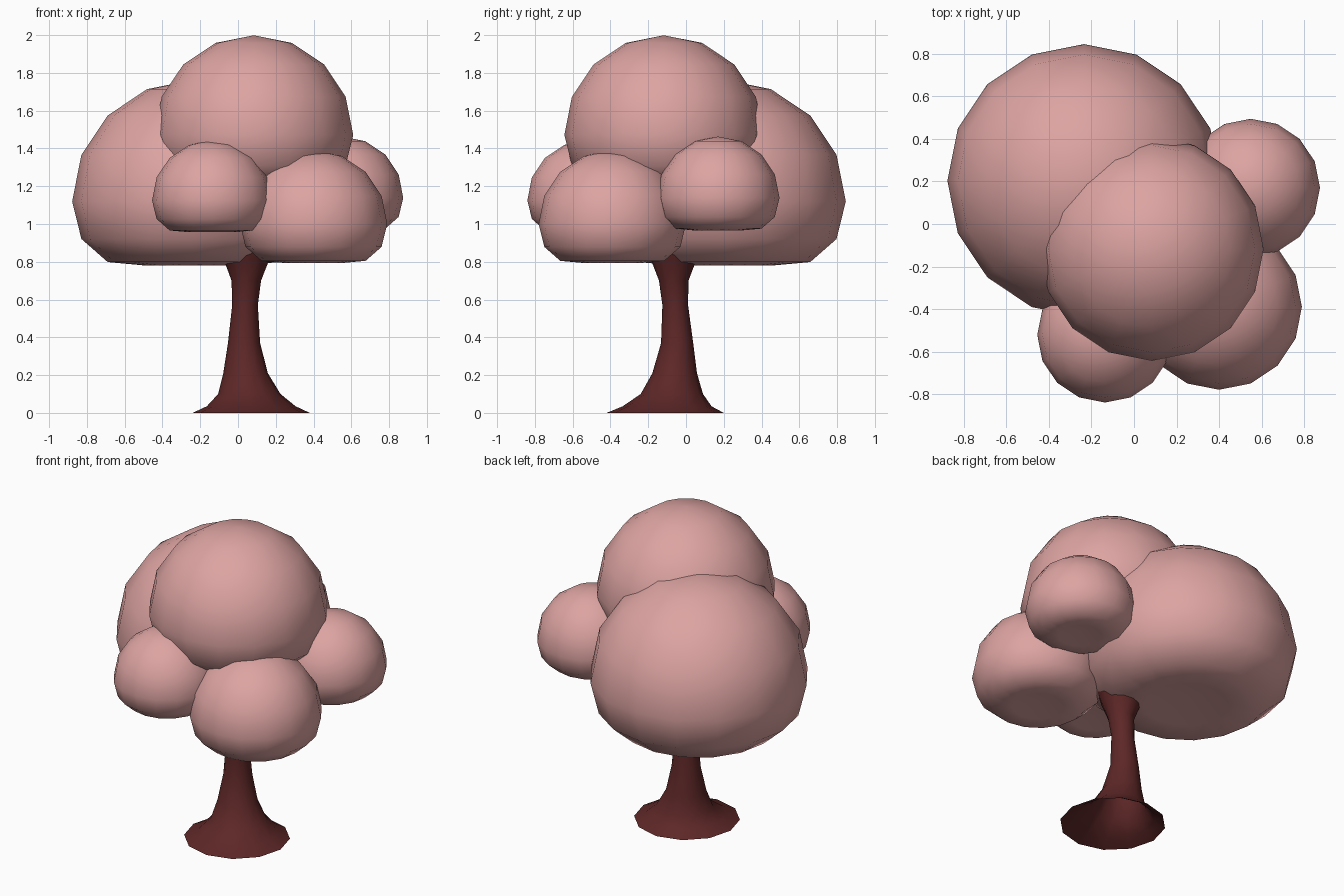
import bpy, bmesh, math

if "Cube" in bpy.data.objects:
    bpy.data.objects.remove(bpy.data.objects["Cube"])


def material(name, rgb):
    m = bpy.data.materials.new(name)
    m.diffuse_color = (*rgb, 1)
    m.use_nodes = True
    m.node_tree.nodes["Principled BSDF"].inputs["Base Color"].default_value = m.diffuse_color
    return m


pink = material("blossom pink", (0.72, 0.37, 0.36))
bark = material("dark red bark", (0.11, 0.02, 0.02))


def lathe(name, profile, sides, mat):
    """Sweep rows of (centre x, centre y, radius, z), listed bottom to top."""
    bm = bmesh.new()
    rings = []
    for cx, cy, r, z in profile:
        if r == 0:
            rings.append([bm.verts.new((cx, cy, z))] * sides)
        else:
            rings.append([bm.verts.new((cx + r * math.cos(2 * math.pi * i / sides),
                                        cy + r * math.sin(2 * math.pi * i / sides), z))
                          for i in range(sides)])
    for a, b in zip(rings, rings[1:]):
        for i in range(sides):
            j = (i + 1) % sides
            bm.faces.new(list(dict.fromkeys((a[i], a[j], b[j], b[i]))))
    for f in bm.faces:
        f.smooth = True
    me = bpy.data.meshes.new(name)
    bm.to_mesh(me)
    bm.free()
    me.materials.append(mat)
    ob = bpy.data.objects.new(name, me)
    bpy.context.collection.objects.link(ob)
    return ob


# Foliage puffs: round dome above, squashed and dimpled underneath
UNDER = [-0.42, -0.53, -0.50, -0.31]


def puff(name, x, y, z, r):
    rows = []
    for k in range(9):
        t = math.pi * k / 8
        h = UNDER[k] if k < 4 else -math.cos(t)
        rows.append((x, y, 0 if k in (0, 8) else r * math.sin(t), z + r * h))
    lathe(name, rows, 16, pink)


puff("foliage_back_left", -0.235, 0.203, 1.12, 0.643)
puff("foliage_top", 0.083, -0.117, 1.472, 0.527)
puff("foliage_front_left", -0.137, -0.522, 1.125, 0.318)
puff("foliage_front_right", 0.40, -0.39, 1.0, 0.39)
puff("foliage_back_right", 0.55, 0.17, 1.138, 0.325)

# Trunk: flared root, narrow waist, spreading top hidden in the foliage
lathe("trunk", [
    (0.07, -0.11, 0.31, 0.0),
    (0.07, -0.10, 0.235, 0.035),
    (0.06, -0.075, 0.165, 0.10),
    (0.04, -0.06, 0.118, 0.21),
    (0.032, -0.047, 0.085, 0.37),
    (0.037, -0.057, 0.068, 0.57),
    (0.044, -0.065, 0.078, 0.70),
    (0.045, -0.065, 0.12, 0.81),
    (0.03, -0.05, 0.17, 0.90),
], 12, bark)
